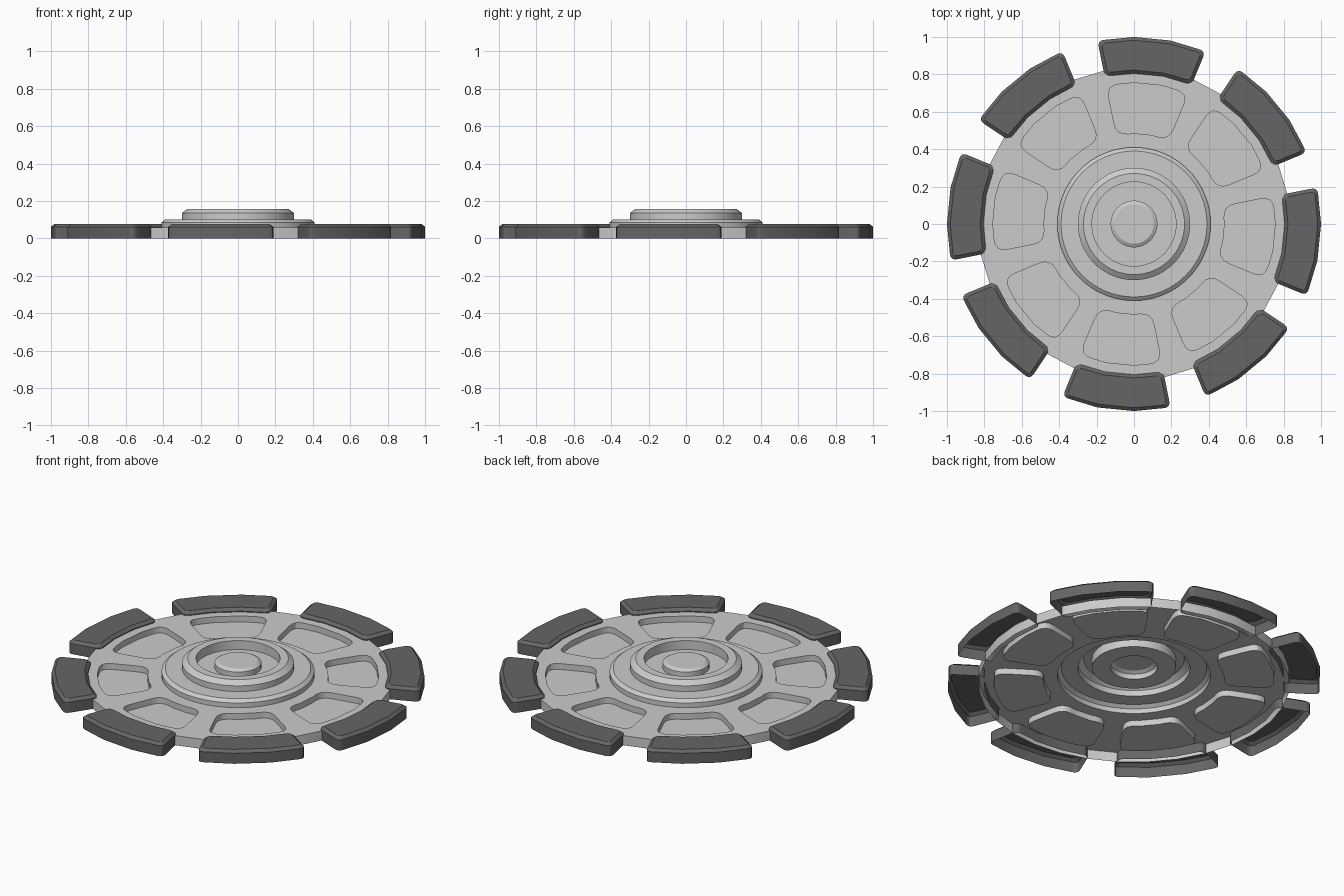
import bpy, bmesh
from math import cos, sin, pi, radians
from mathutils import Vector

if "Cube" in bpy.data.objects:
    bpy.data.objects.remove(bpy.data.objects["Cube"])

STEP = 2 * pi / 32          # the wheel is laid out on 32 divisions
N = 8


def polar(r, a):
    return Vector((r * cos(a), r * sin(a), 0))


def circle(r, n):
    return [polar(r, 2 * pi * i / n) for i in range(n)]


def sector(r0, r1, start, cr, d=0.0, segs=4):
    """Three-division ring sector with rounded corners, shrunk by d."""
    def arc(r):
        e = d / r
        return [polar(r, start + e), polar(r, start + STEP),
                polar(r, start + 2 * STEP), polar(r, start + 3 * STEP - e)]
    pts = arc(r1 - d) + arc(r0 + d)[::-1]
    out = []
    for i, p in enumerate(pts):
        if i % 4 in (1, 2):
            out.append(p)
            continue
        a = p + (pts[i - 1] - p).normalized() * cr
        b = p + (pts[(i + 1) % 8] - p).normalized() * cr
        for k in range(segs + 1):
            t = k / segs
            out.append(a * (1 - t) ** 2 + p * 2 * t * (1 - t) + b * t * t)
    return out


def ring(bm, pts, z):
    return [bm.verts.new((p.x, p.y, z)) for p in pts]


def bridge(bm, low, high):
    n = len(low)
    for i in range(n):
        j = (i + 1) % n
        bm.faces.new((low[i], low[j], high[j], high[i]))


def loop_edges(bm, vs):
    return [bm.edges.get((vs[i - 1], vs[i])) or bm.edges.new((vs[i - 1], vs[i]))
            for i in range(len(vs))]


def finish(bm, name, mat=None, angle=30):
    me = bpy.data.meshes.new(name)
    bm.to_mesh(me)
    bm.free()
    ob = bpy.data.objects.new(name, me)
    bpy.context.collection.objects.link(ob)
    if mat:
        me.materials.append(mat)
    bpy.ops.object.select_all(action='DESELECT')
    ob.select_set(True)
    bpy.context.view_layer.objects.active = ob
    bpy.ops.object.shade_smooth_by_angle(angle=radians(angle))
    return ob


dark = bpy.data.materials.new("dark_grey")
dark.diffuse_color = (0.13, 0.13, 0.13, 1)
dark.use_nodes = True
dark.node_tree.nodes["Principled BSDF"].inputs["Base Color"].default_value = dark.diffuse_color

# Disc: open-bottomed shell with eight recessed pockets and a hole for the hub
TOP, FLOOR = 0.057, 0.022
bm = bmesh.new()
rim = ring(bm, circle(0.835, 32), TOP)
edges = loop_edges(bm, rim) + loop_edges(bm, ring(bm, circle(0.41, 64), TOP))
pockets = []
for i in range(N):
    pts = sector(0.485, 0.755, (4 * i - 2) * STEP, 0.065)
    vs = ring(bm, pts, TOP)
    edges += loop_edges(bm, vs)
    pockets.append((pts, vs))
bmesh.ops.triangle_fill(bm, edges=edges, use_beauty=True, normal=(0, 0, 1))
# drop any fill inside pockets or hub hole
hole_sets = [set(vs) for _, vs in pockets]
bad = [f for f in bm.faces if any(all(v in s for v in f.verts) for s in hole_sets)
       or f.calc_center_median().length < 0.405]
bmesh.ops.delete(bm, geom=bad, context='FACES_ONLY')
for f in bm.faces:
    if f.normal.z < 0:
        f.normal_flip()
bridge(bm, ring(bm, circle(0.835, 32), 0), rim)
for pts, vs in pockets:
    base = ring(bm, pts, FLOOR)
    bridge(bm, vs, base)
    bm.faces.new(base)
for f in bm.faces:
    f.normal_update()
    if abs(f.normal.z) > 0.9 and f.normal.z < 0:
        f.normal_flip()
    # pocket walls face the pocket centre
finish(bm, "disc")

# Hub: stepped profile revolved about the axis
profile = [(0.41, 0.057), (0.41, 0.085), (0.39, 0.101), (0.30, 0.101), (0.30, 0.135),
           (0.27, 0.158), (0.225, 0.158), (0.225, 0.105), (0.125, 0.105),
           (0.125, 0.135), (0.105, 0.147)]
bm = bmesh.new()
rings = [ring(bm, circle(r, 64), z) for r, z in profile]
for a, b in zip(rings, rings[1:]):
    bridge(bm, a, b)
bm.faces.new(rings[-1])
finish(bm, "hub")

# Tread blocks: open-bottomed, bevelled on top
for i in range(N):
    start = (4 * i - 2) * STEP
    bm = bmesh.new()
    a, b, c = (ring(bm, sector(0.805, 1.0, start, cr, d), z)
               for d, z, cr in ((0.0, 0, 0.035), (0.0, 0.062, 0.035), (0.018, 0.077, 0.025)))
    bridge(bm, a, b)
    bridge(bm, b, c)
    bm.faces.new(c)
    finish(bm, f"tread_block_{i + 1}", dark)
